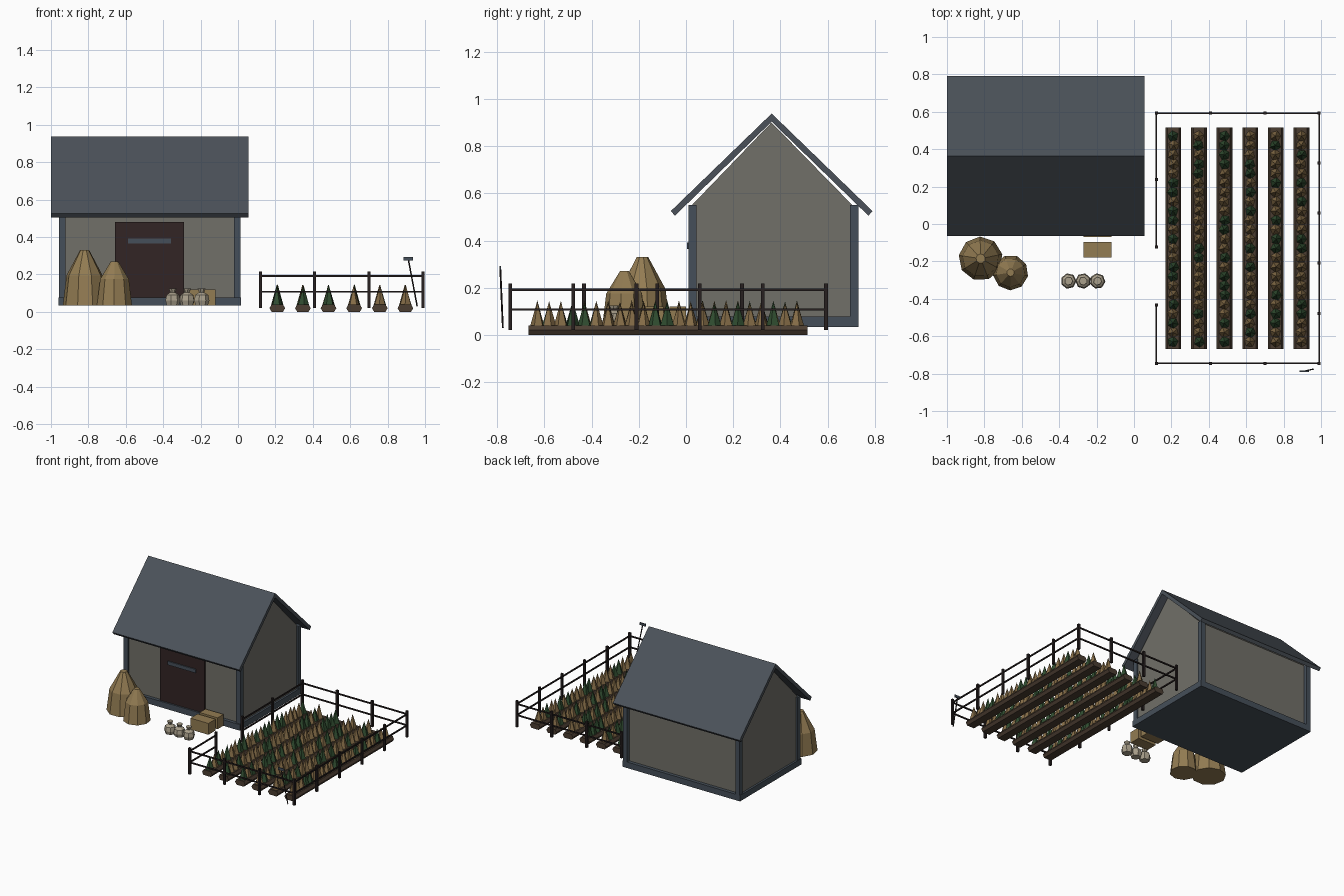
import bpy, bmesh, math, random
from mathutils import Vector, Matrix

if "Cube" in bpy.data.objects:
    bpy.data.objects.remove(bpy.data.objects["Cube"])

random.seed(4)

def mat(name, r, g, b):
    m = bpy.data.materials.new(name)
    m.diffuse_color = (r, g, b, 1)
    m.use_nodes = True
    m.node_tree.nodes["Principled BSDF"].inputs["Base Color"].default_value = m.diffuse_color
    return m

ROOF = mat("slate roof", .070, .083, .100)
TRIM = mat("blue grey trim", .060, .078, .100)
WALL = mat("grey plaster", .165, .160, .140)
DOOR = mat("dark red door", .032, .018, .018)
HAY = mat("hay", .290, .200, .085)
SACK = mat("sackcloth", .400, .350, .260)
SOIL = mat("soil", .070, .047, .031)
GREEN = mat("green leaves", .030, .075, .030)
DRY = mat("dry leaves", .240, .155, .065)
WOOD = mat("dark fence wood", .020, .014, .014)

def finish(name, bm, *mats):
    bmesh.ops.recalc_face_normals(bm, faces=bm.faces)
    me = bpy.data.meshes.new(name)
    bm.to_mesh(me)
    bm.free()
    for m in mats:
        me.materials.append(m)
    ob = bpy.data.objects.new(name, me)
    bpy.context.collection.objects.link(ob)
    return ob

def add_box(bm, x0, x1, y0, y1, z0, z1):
    m = Matrix.Translation(((x0 + x1) / 2, (y0 + y1) / 2, (z0 + z1) / 2)) @ \
        Matrix.Diagonal((x1 - x0, y1 - y0, z1 - z0, 1))
    bmesh.ops.create_cube(bm, size=1, matrix=m)

def box(name, m, *dims):
    bm = bmesh.new()
    add_box(bm, *dims)
    return finish(name, bm, m)

def prism(name, m, pts, axis, a, b):
    """Extrude a closed profile along x (points y,z) or y (points x,z)."""
    bm = bmesh.new()
    put = (lambda p, t: (t, p[0], p[1])) if axis == "x" else (lambda p, t: (p[0], t, p[1]))
    face = bm.faces.new([bm.verts.new(put(p, a)) for p in pts])
    out = bmesh.ops.extrude_face_region(bm, geom=[face])
    d = Vector((b - a, 0, 0)) if axis == "x" else Vector((0, b - a, 0))
    bmesh.ops.translate(bm, vec=d, verts=[v for v in out["geom"] if isinstance(v, bmesh.types.BMVert)])
    return finish(name, bm, m)

def lathe(name, m, x, y, profile, sides, turn=0):
    """Faceted round body from (radius, height) rings."""
    bm = bmesh.new()
    rings = [[bm.verts.new((x + r * math.cos(turn + math.tau * i / sides),
                            y + r * math.sin(turn + math.tau * i / sides), z))
              for i in range(sides)] for r, z in profile]
    for lo, hi in zip(rings, rings[1:]):
        for i in range(sides):
            j = (i + 1) % sides
            bm.faces.new((lo[i], lo[j], hi[j], hi[i]))
    bm.faces.new(rings[0])
    bm.faces.new(rings[-1])
    return finish(name, bm, m)

# Barn: foundation, gabled walls, corner posts
box("foundation", TRIM, -.96, .015, 0, .73, .033, .078)
prism("walls", WALL, [(.025, .07), (.705, .07), (.705, .55), (.362, .9), (.025, .55)], "x", -.945, 0)
for i, x in enumerate((-.957, -.022)):
    for j, y in enumerate((.01, .695)):
        box(f"corner_post_{i}{j}", TRIM, x, x + .035, y, y + .035, .075, .55)

# Roof: two tilted slabs meeting at the ridge
for s, n in ((-1, "front"), (1, "back")):
    prism(f"roof_{n}", ROOF, [(.363, .938), (.363 + s * .427, .525), (.363 + s * .41, .505), (.363, .904)],
          "x", -1, .055)

# Door with crossbar
box("door", DOOR, -.658, -.288, .012, .03, .078, .48)
box("door_bar", TRIM, -.588, -.357, .004, .014, .365, .392)

# Haystacks
lathe("large_haystack", HAY, -.82, -.185, [(.118, .035), (.098, .195), (.025, .33)], 9, .2)
lathe("small_haystack", HAY, -.66, -.26, [(.095, .035), (.078, .175), (.02, .27)], 9, .5)

# Sacks with tied tops
for i, x in enumerate((-.35, -.272, -.195)):
    lathe(f"sack_{i}", SACK, x, -.305, [(.034, .035), (.042, .06), (.036, .09), (.014, .105), (.022, .125)], 7, i * .4)

# Hay bales
box("bale_front", HAY, -.27, -.12, -.18, -.095, .035, .12)
box("bale_back", HAY, -.27, -.12, -.07, .0, .035, .12)

# Crop rows: ridges of soil with small cone plants
for r in range(6):
    x = .21 + r * .137
    prism(f"soil_ridge_{r}", SOIL, [(x - .03, 0), (x + .03, 0), (x + .042, .02),
                                    (x + .03, .04), (x - .03, .04), (x - .042, .02)], "y", -.667, .515)
    bm = bmesh.new()
    for k in range(23):
        h = random.uniform(.1, .115)
        m = Matrix.Translation((x + random.uniform(-.003, .003), -.63 + k * .05, .033 + h / 2)) @ \
            Matrix.Rotation(random.uniform(0, 6), 4, "Z")
        before = set(bm.faces)
        bmesh.ops.create_cone(bm, cap_ends=True, segments=5, radius1=.032, radius2=0, depth=h, matrix=m)
        green = random.random() < .36
        for f in set(bm.faces) - before:
            f.material_index = int(green)
    finish(f"crop_row_{r}", bm, DRY, GREEN)

# Fence: posts and two rails per run, with a gate gap on the left
X0, X1, Y0, Y1 = .12, .99, -.745, .593
posts = {(X0 + i * .29, y) for i in range(4) for y in (Y0, Y1)}
posts |= {(X1, Y0 + i * (Y1 - Y0) / 5) for i in range(1, 5)}
posts |= {(X0, y) for y in (-.432, -.122, .237)}
bm = bmesh.new()
for x, y in sorted(posts):
    add_box(bm, x - .008, x + .008, y - .008, y + .008, .02, .217)
finish("fence_posts", bm, WOOD)
bm = bmesh.new()
for z in (.108, .192):
    for xa, xb, ya, yb in ((X0, X1, Y0, Y0), (X0, X1, Y1, Y1), (X1, X1, Y0, Y1),
                           (X0, X0, Y0, -.432), (X0, X0, -.122, Y1)):
        add_box(bm, xa - .004, xb + .004, ya - .004, yb + .004, z - .005, z + .005)
finish("fence_rails", bm, WOOD)

# Hoe leaning on the fence
a, b = Vector((.958, -.776, .03)), Vector((.91, -.787, .285))
bm = bmesh.new()
bmesh.ops.create_cone(bm, cap_ends=True, segments=6, radius1=.004, radius2=.004, depth=(b - a).length,
                      matrix=Matrix.Translation((a + b) / 2) @ (b - a).to_track_quat("Z", "Y").to_matrix().to_4x4())
finish("hoe_handle", bm, WOOD)
box("hoe_head", TRIM, .886, .935, -.791, -.783, .275, .293)
